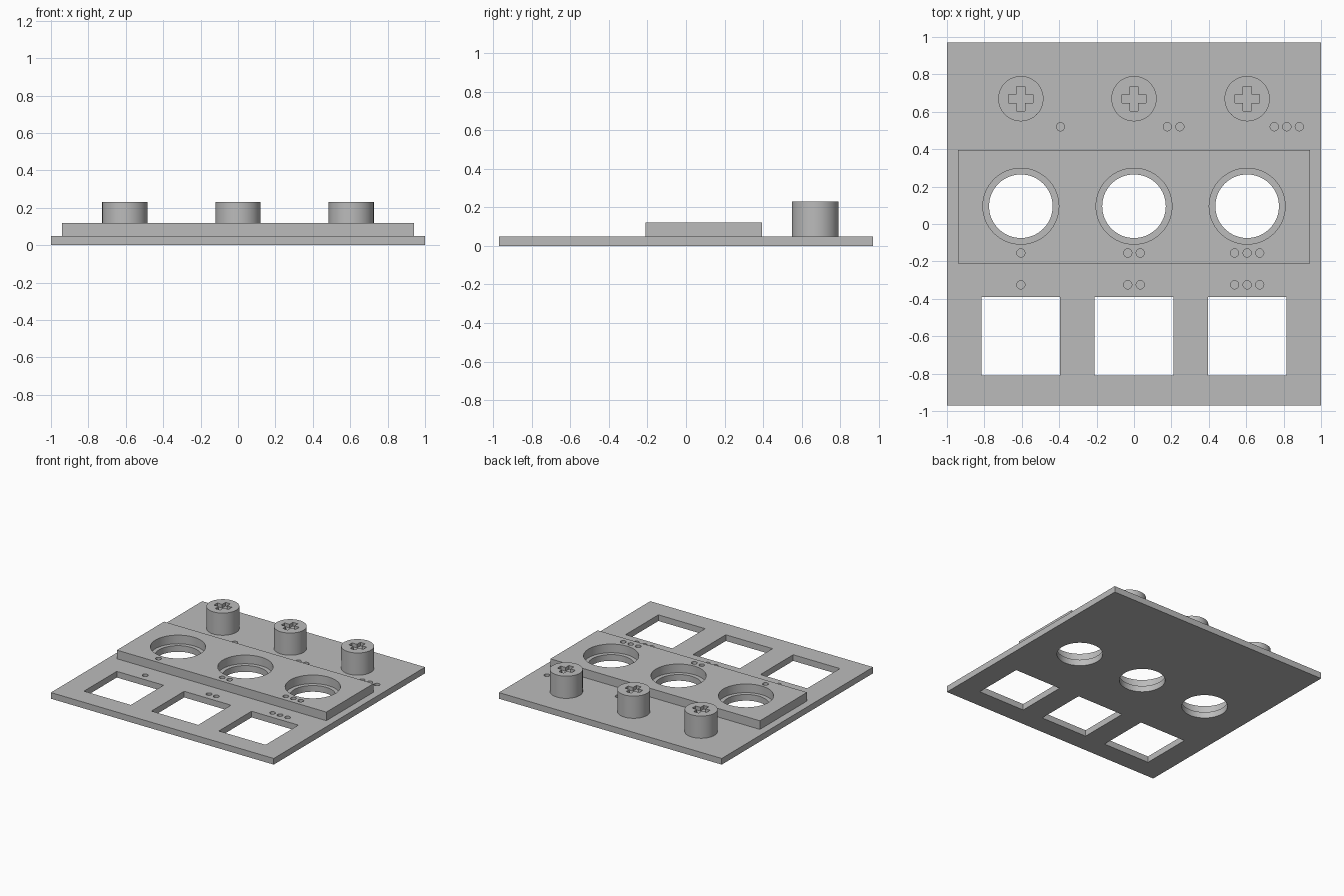
import bpy
import bmesh
from math import cos, sin, pi, radians

if "Cube" in bpy.data.objects:
    bpy.data.objects.remove(bpy.data.objects["Cube"])

grey = bpy.data.materials.new("panel grey")
grey.use_nodes = True
grey.diffuse_color = (0.5, 0.5, 0.5, 1)
grey.node_tree.nodes["Principled BSDF"].inputs["Base Color"].default_value = (0.5, 0.5, 0.5, 1)

COLUMNS = (-0.605, 0.0, 0.605)
PLATE_TOP, BAR_TOP, KNOB_TOP = 0.05, 0.12, 0.23
PITCH, DOT_R, DOT_DEPTH = 0.067, 0.022, 0.02


def circle(x, y, r, sides=64):
    return [(x + r * cos(2 * pi * i / sides), y + r * sin(2 * pi * i / sides)) for i in range(sides)]


def rectangle(x0, x1, y0, y1):
    return [(x0, y0), (x1, y0), (x1, y1), (x0, y1)]


def cross(x, y, reach, half):
    # One arm corner set, turned four times
    arm = [(reach, -half), (reach, half), (half, half)]
    points = []
    for _ in range(4):
        points += arm
        arm = [(-v, u) for u, v in arm]
    return [(x + u, y + v) for u, v in points]


def solid(name, prisms):
    """Make one object from (outline, bottom, top) prisms."""
    bm = bmesh.new()
    for outline, bottom, top in prisms:
        face = bm.faces.new([bm.verts.new((x, y, bottom)) for x, y in outline])
        raised = bmesh.ops.extrude_face_region(bm, geom=[face])["geom"]
        verts = [v for v in raised if isinstance(v, bmesh.types.BMVert)]
        bmesh.ops.translate(bm, verts=verts, vec=(0, 0, top - bottom))
    bmesh.ops.recalc_face_normals(bm, faces=bm.faces)
    mesh = bpy.data.meshes.new(name)
    bm.to_mesh(mesh)
    bm.free()
    mesh.materials.append(grey)
    obj = bpy.data.objects.new(name, mesh)
    bpy.context.collection.objects.link(obj)
    return obj


def carve(obj, prisms):
    """Cut the prisms out of the object and shade the round walls smooth."""
    cutter = solid("cutter", prisms)
    cutter.hide_render = True
    mod = obj.modifiers.new("cutouts", "BOOLEAN")
    mod.operation, mod.solver, mod.object = "DIFFERENCE", "EXACT", cutter
    bpy.ops.object.select_all(action="DESELECT")
    obj.select_set(True)
    bpy.context.view_layer.objects.active = obj
    bpy.ops.object.modifier_apply(modifier=mod.name)
    bpy.data.objects.remove(cutter)
    bpy.ops.object.shade_smooth_by_angle(angle=radians(30))


def dots(y, surface, shift=0.0):
    """Rows of one, two and three dimples numbering the columns."""
    return [(circle(cx + shift + (i - n / 2) * PITCH, y, DOT_R, 24), surface - DOT_DEPTH, surface + 0.1)
            for n, cx in enumerate(COLUMNS) for i in range(n + 1)]


# Base plate with square windows, round holes and counting dimples
plate = solid("base_plate", [(rectangle(-1, 1, -0.97, 0.97), 0, PLATE_TOP)])
openings = [(rectangle(x - 0.21, x + 0.21, -0.81, -0.39), -0.1, 0.2) for x in COLUMNS]
openings += [(circle(x, 0.095, 0.17), -0.1, 0.2) for x in COLUMNS]
carve(plate, openings + dots(-0.325, PLATE_TOP) + dots(0.52, PLATE_TOP, 0.212))

# Raised bar with wider holes, leaving a ledge on the plate
bar = solid("raised_bar", [(rectangle(-0.94, 0.94, -0.21, 0.395), PLATE_TOP, BAR_TOP)])
carve(bar, [(circle(x, 0.095, 0.203), 0, 0.2) for x in COLUMNS] + dots(-0.155, BAR_TOP))

# Round posts with a cross recess in the top
for side, x in zip(("right", "middle", "left"), COLUMNS):
    post = solid(side + "_post", [(circle(x, 0.67, 0.121), PLATE_TOP, KNOB_TOP)])
    carve(post, [(cross(x, 0.67, 0.065, 0.022), KNOB_TOP - 0.03, KNOB_TOP + 0.1)])
